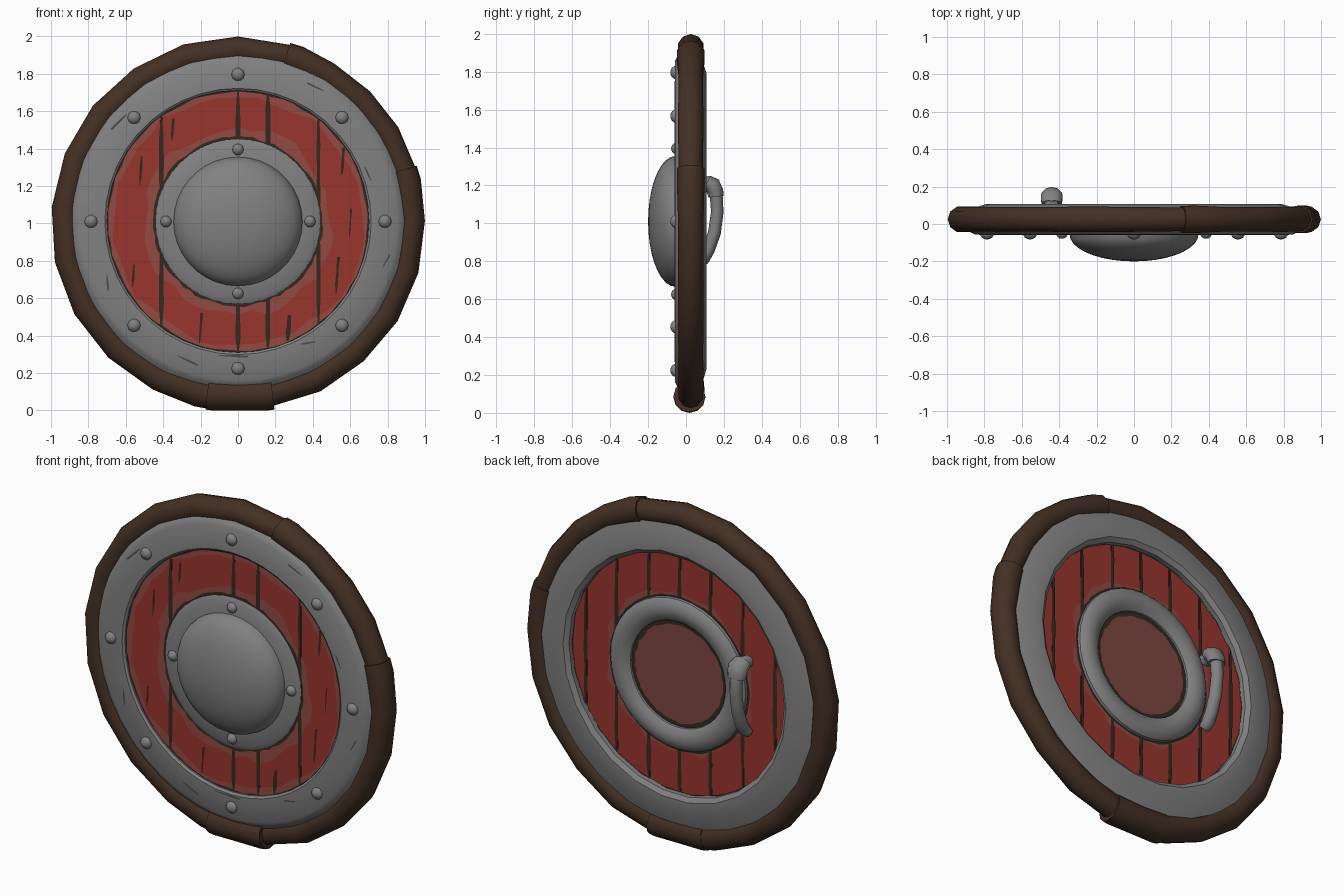
import bpy, bmesh, math, random
from mathutils import Vector

if "Cube" in bpy.data.objects:
    bpy.data.objects.remove(bpy.data.objects["Cube"])

random.seed(4)
CZ = 1.01  # height of the shield centre


def material(name, rgb):
    m = bpy.data.materials.new(name)
    m.diffuse_color = (*rgb, 1)
    m.use_nodes = True
    m.node_tree.nodes["Principled BSDF"].inputs["Base Color"].default_value = m.diffuse_color
    return m


STEEL = material("steel", (0.22, 0.22, 0.225))
DARK_STEEL = material("dark_steel", (0.075, 0.075, 0.077))
RED = material("red_paint", (0.32, 0.036, 0.027))
WORN = material("worn_red", (0.29, 0.068, 0.055))
DUSTY = material("dusty_red", (0.21, 0.062, 0.055))
LEATHER = material("brown_leather", (0.056, 0.029, 0.017))
DARK = material("dark_wood", (0.035, 0.022, 0.015))


def finish(name, bm, mat, angle=35, solid=True):
    if solid:
        bmesh.ops.recalc_face_normals(bm, faces=bm.faces)
    me = bpy.data.meshes.new(name)
    bm.to_mesh(me)
    bm.free()
    me.materials.append(mat)
    for p in me.polygons:
        p.use_smooth = True
    me.set_sharp_from_angle(angle=math.radians(angle))
    ob = bpy.data.objects.new(name, me)
    bpy.context.collection.objects.link(ob)
    return ob


def lathe(bm, profile, seg, cx=0, cz=CZ, closed=False):
    """Turn a (radius, y) profile about an axis along y."""
    rings = []
    for r, y in profile:
        if r == 0:
            rings.append([bm.verts.new((cx, y, cz))] * seg)
        else:
            rings.append([bm.verts.new((cx + r * math.cos(math.tau * i / seg), y,
                                        cz + r * math.sin(math.tau * i / seg))) for i in range(seg)])
    pairs = list(zip(rings, rings[1:])) + ([(rings[-1], rings[0])] if closed else [])
    for a, b in pairs:
        for i in range(seg):
            j = (i + 1) % seg
            bm.faces.new(list(dict.fromkeys([a[i], a[j], b[j], b[i]])))


def turned(name, profile, seg, mat, closed=False):
    bm = bmesh.new()
    lathe(bm, profile, seg, closed=closed)
    return finish(name, bm, mat)


def tube(name, pts, radii, binormal, sides, mat, flat=1.0):
    """Sweep a round section along a planar path; flat scales it along the binormal."""
    bm = bmesh.new()
    pts, bn, rings = [Vector(p) for p in pts], Vector(binormal), []
    for k, p in enumerate(pts):
        t = (pts[min(k + 1, len(pts) - 1)] - pts[max(k - 1, 0)]).normalized()
        n = t.cross(bn)
        rings.append([bm.verts.new(p + radii[k] * (n * math.cos(math.tau * i / sides)
                                                   + bn * flat * math.sin(math.tau * i / sides)))
                      for i in range(sides)])
    for a, b in zip(rings, rings[1:]):
        for i in range(sides):
            j = (i + 1) % sides
            bm.faces.new((a[i], a[j], b[j], b[i]))
    bm.faces.new(rings[0])
    bm.faces.new(rings[-1])
    return finish(name, bm, mat, 50)


def plate(bm, outline, y):
    """Flat painted patch facing away from the shield's middle."""
    f = bm.faces.new([bm.verts.new((x, y, z)) for x, z in outline])
    f.normal_update()
    if f.normal.y * y < 0:
        f.normal_flip()


def sliver(bm, x, z, length, width, angle, y):
    """Ragged tapering crack, centred at x, z."""
    c, s = math.cos(math.radians(angle)), math.sin(math.radians(angle))
    ts = (-0.5, -0.2, 0.15, 0.5)
    ws = [width * random.uniform(0.35, 0.65) for _ in ts]
    ws[0] *= 0.4
    loc = [(t * length, w) for t, w in zip(ts, ws)] + [(t * length, -w) for t, w in zip(ts[::-1], ws[::-1])]
    plate(bm, [(x + a * c - b * s, z + a * s + b * c) for a, b in loc], y)


def ragged_ring(name, fixed, other, jitter, y, mat, seg=72):
    """Ring patch with one clean edge and one uneven edge."""
    bm = bmesh.new()
    rs = [other + random.uniform(-jitter, jitter) for _ in range(seg)]
    for i in range(seg):
        j = (i + 1) % seg
        quad = [(fixed, i), (rs[i], i), (rs[j], j), (fixed, j)]
        plate(bm, [(r * math.cos(math.tau * k / seg), CZ + r * math.sin(math.tau * k / seg)) for r, k in quad], y)
    return finish(name, bm, mat, solid=False)


def planks(name, edges, y0, y1, radius=0.73, gap=0.007):
    """Vertical boards clipped to the round shield."""
    for n, (a, b) in enumerate(zip(edges, edges[1:])):
        a, b = a + gap, b - gap
        xs = [a + (b - a) * i / 8 for i in range(9)]
        top = [(x, math.sqrt(max(radius ** 2 - x * x, 0.0004))) for x in xs]
        outline = top + [(x, -h) for x, h in reversed(top)]
        bm = bmesh.new()
        lo, hi = ([bm.verts.new((x, y, CZ + z)) for x, z in outline] for y in (y0, y1))
        bm.faces.new(lo)
        bm.faces.new(hi)
        for i in range(len(lo)):
            j = (i + 1) % len(lo)
            bm.faces.new((lo[i], lo[j], hi[j], hi[i]))
        finish(f"{name}_{n + 1}", bm, RED)


# Wooden core and painted boards on both sides
turned("wood_core", [(0, -0.025), (0.85, -0.025), (0.85, 0.045), (0, 0.045)], 40, DARK)
front_edges = (-0.73, -0.41, 0.0, 0.16, 0.43, 0.73)
back_edges = (-0.73, -0.62, -0.41, -0.2, 0.0, 0.2, 0.41, 0.61, 0.73)
planks("front_plank", front_edges, -0.036, -0.02)
planks("back_plank", back_edges, 0.04, 0.055)

# Worn paint and dark outlines beside the steel
ragged_ring("worn_paint_front_inner", 0.43, 0.50, 0.025, -0.038, WORN, 40)
ragged_ring("worn_paint_front_outer", 0.71, 0.668, 0.02, -0.038, WORN, 40)
ragged_ring("worn_paint_back_inner", 0.43, 0.475, 0.02, 0.057, WORN, 40)
ragged_ring("dark_edge_front_inner", 0.43, 0.453, 0.006, -0.041, DARK)
ragged_ring("dark_edge_front_outer", 0.71, 0.693, 0.006, -0.041, DARK)
ragged_ring("dark_edge_back_inner", 0.43, 0.453, 0.004, 0.06, DARK)
ragged_ring("dark_edge_back_outer", 0.71, 0.693, 0.004, 0.06, DARK)

# Board joints and splits
bm = bmesh.new()
for edges, y in ((front_edges, -0.0415), (back_edges, 0.0605)):
    for x in edges[1:-1]:
        h = math.sqrt(0.7 ** 2 - x * x)
        inner = math.sqrt(max(0.44 ** 2 - x * x, 0))
        for s in (1, -1):
            sliver(bm, x, CZ + s * (h + inner) / 2, h - inner, 0.022, -90 * s, y)
for x, z, l, w in ((-0.2, 0.44, 0.16, 0.014), (0.27, 0.44, 0.14, 0.022), (-0.52, 1.28, 0.16, 0.012),
                   (0.53, 0.72, 0.2, 0.013), (-0.35, 1.5, 0.12, 0.012), (0.56, 1.33, 0.15, 0.014),
                   (-0.56, 0.72, 0.12, 0.012), (0.6, 1.0, 0.16, 0.008)):
    sliver(bm, x, z, l, w, 86, -0.0415)
finish("plank_cracks", bm, DARK, solid=False)

# Steel bands, front and back
turned("front_band", [(0.70, -0.02), (0.70, -0.05), (0.712, -0.06), (0.85, -0.057), (0.872, -0.045),
                      (0.90, -0.02)], 44, STEEL, True)
turned("back_band", [(0.70, 0.035), (0.70, 0.088), (0.725, 0.107), (0.79, 0.107), (0.89, 0.075),
                     (0.90, 0.035)], 26, STEEL, True)

# Scratches on the front band
bm = bmesh.new()
for a, r, l, t in ((205, 0.77, 0.09, 70), (250, 0.79, 0.12, 85), (268, 0.72, 0.16, 90), (300, 0.75, 0.08, 70),
                   (60, 0.83, 0.1, 95), (140, 0.83, 0.12, 85), (345, 0.82, 0.08, 75), (20, 0.74, 0.08, 95)):
    q = math.radians(a)
    sliver(bm, r * math.cos(q), CZ + r * math.sin(q), l, 0.009, a + t, -0.062)
finish("band_scratches", bm, DARK_STEEL, solid=False)

# Boss: flange and dome on the front
turned("boss_flange", [(0.33, -0.02), (0.33, -0.058), (0.42, -0.053), (0.44, -0.043), (0.443, -0.02)],
       40, STEEL, True)
dome = [(0.345 * math.cos(math.radians(a)), -0.055 - 0.145 * math.sin(math.radians(a))) for a in range(0, 90, 10)]
turned("boss_dome", dome + [(0, -0.2)], 36, STEEL)

# Rounded ring and flat panel behind the boss
turned("back_ring", [(0.305, 0.04), (0.31, 0.075), (0.34, 0.098), (0.38, 0.105), (0.42, 0.095),
                     (0.44, 0.075), (0.445, 0.04)], 36, STEEL, True)
turned("back_panel", [(0, 0.061), (0.31, 0.061), (0.31, 0.04), (0, 0.04)], 36, DUSTY)
ragged_ring("dark_edge_panel", 0.31, 0.285, 0.005, 0.064, DARK)

# Rivets on band and flange
bm = bmesh.new()
for count, ring, r, y in ((8, 0.786, 0.035, -0.054), (4, 0.385, 0.031, -0.05)):
    for i in range(count):
        a = math.tau * i / count
        prof = [(r, y), (r, y - 0.008), (r * 0.75, y - 0.02), (r * 0.35, y - 0.027), (0, y - 0.029)]
        lathe(bm, prof, 10, ring * math.cos(a), CZ + ring * math.sin(a))
finish("rivets", bm, STEEL, 60)

# Leather rim in overlapping lengths, flared at the joints
for n, (a0, a1, steps) in enumerate(((-80, 17, 6), (17, 73, 4), (73, 260, 11))):
    angs = [a0 + (a1 - a0) * i / steps for i in range(steps + 1)]
    angs = angs[:-1] + [a1 - 3, a1 + 1]
    rad = [0.066] + [random.uniform(0.068, 0.072) for _ in angs[1:-2]] + [0.077, 0.075]
    path = [(0.929 * math.cos(math.radians(a)), 0.025, 1.0 + 0.929 * math.sin(math.radians(a))) for a in angs]
    tube(f"rim_length_{n + 1}", path, rad, (0, 1, 0), 10, LEATHER)
tube("rim_bottom_wrap", [(-0.165, 0.018, 0.088), (-0.14, 0.018, 0.085), (0.0, 0.018, 0.082),
                         (0.16, 0.018, 0.085), (0.185, 0.018, 0.088)],
     [0.084, 0.085, 0.082, 0.085, 0.084], (0, 1, 0), 12, LEATHER)

# Grip on the back, with a thick knuckle at the top
grip = ((0.06, 1.2, 0.035), (0.115, 1.215, 0.036), (0.148, 1.185, 0.036), (0.16, 1.14, 0.034), (0.165, 1.06, 0.033),
        (0.15, 0.95, 0.034), (0.118, 0.86, 0.034), (0.09, 0.81, 0.034), (0.06, 0.79, 0.03))
tube("grip", [(-0.44, y, z) for y, z, r in grip], [r for _, _, r in grip], (1, 0, 0), 10, STEEL, 1.1)
tube("grip_knuckle", [(-0.44, 0.11, 1.213), (-0.44, 0.14, 1.2), (-0.44, 0.155, 1.165), (-0.44, 0.158, 1.14)],
     [0.042, 0.045, 0.043, 0.04], (1, 0, 0), 10, STEEL, 1.35)
